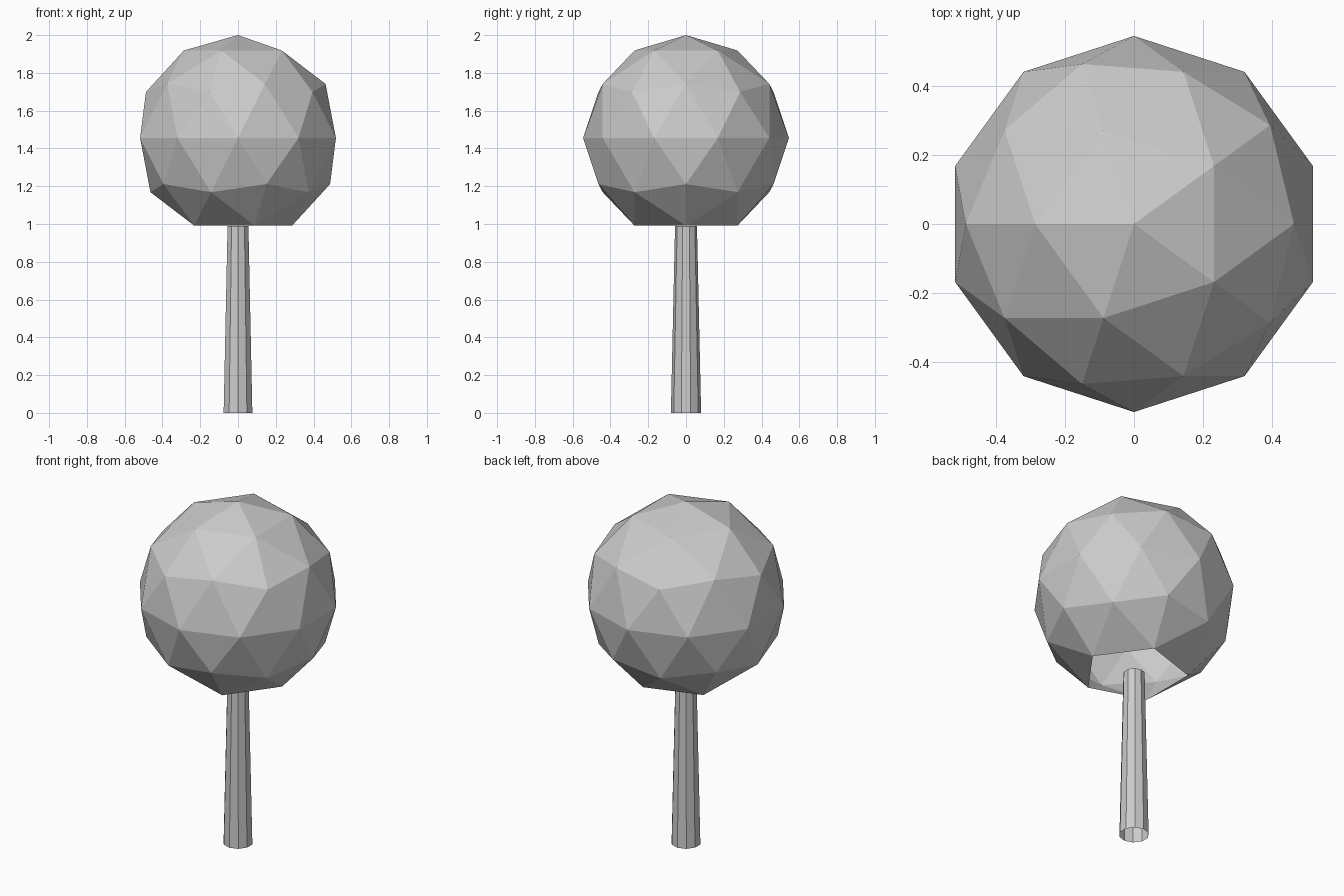
import bpy
import bmesh
from math import pi
from mathutils import Matrix

if "Cube" in bpy.data.objects:
    bpy.data.objects.remove(bpy.data.objects["Cube"])


def add_object(name, bm):
    mesh = bpy.data.meshes.new(name)
    bm.to_mesh(mesh)
    bm.free()
    obj = bpy.data.objects.new(name, mesh)
    bpy.context.collection.objects.link(obj)
    return obj


# Trunk: tapered ten-sided tube, open at both ends
TRUNK_HEIGHT = 0.99
bm = bmesh.new()
bmesh.ops.create_cone(bm, cap_ends=False, segments=10,
                      radius1=0.08, radius2=0.058, depth=TRUNK_HEIGHT,
                      matrix=Matrix.Translation((0, 0, TRUNK_HEIGHT / 2)))
add_object("trunk", bm)

# Foliage: faceted ball with the lowest five triangles removed
RADIUS = 0.545
bm = bmesh.new()
bmesh.ops.create_icosphere(
    bm, subdivisions=2, radius=RADIUS,
    matrix=Matrix.Translation((0, 0, 2 - RADIUS)) @ Matrix.Rotation(pi, 4, 'Z'))
lowest = min(bm.verts, key=lambda v: v.co.z)
bmesh.ops.delete(bm, geom=[lowest], context='VERTS')
add_object("foliage", bm)
